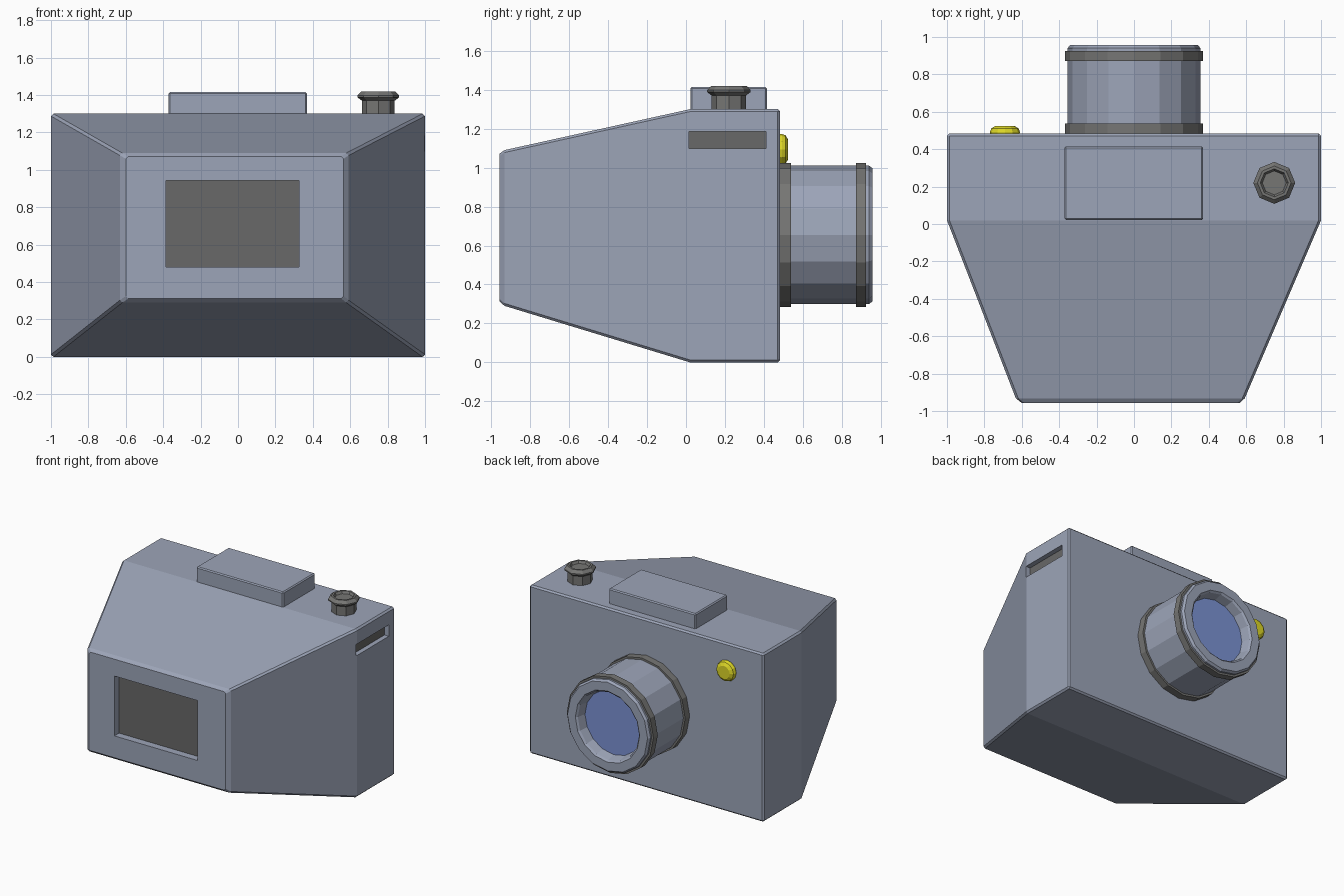
import bpy, bmesh, math
from mathutils import Matrix

if "Cube" in bpy.data.objects:
    bpy.data.objects.remove(bpy.data.objects["Cube"])


def material(name, rgb):
    m = bpy.data.materials.new(name)
    m.diffuse_color = (*rgb, 1)
    m.use_nodes = True
    m.node_tree.nodes["Principled BSDF"].inputs["Base Color"].default_value = m.diffuse_color
    return m


SLATE = material("slate", (0.335, 0.375, 0.48))
DARK = material("dark_grey", (0.14, 0.14, 0.138))
TRIM = material("trim_grey", (0.18, 0.18, 0.175))
BLUE = material("glass_blue", (0.2, 0.29, 0.66))
YELLOW = material("yellow", (0.72, 0.68, 0.02))


def finish(name, bm, mat=None, bevel=0):
    bmesh.ops.recalc_face_normals(bm, faces=bm.faces)
    me = bpy.data.meshes.new(name)
    bm.to_mesh(me)
    bm.free()
    ob = bpy.data.objects.new(name, me)
    bpy.context.collection.objects.link(ob)
    if mat:
        me.materials.append(mat)
    if bevel:
        b = ob.modifiers.new("bevel", 'BEVEL')
        b.width, b.segments = bevel, 1
        b.limit_method, b.angle_limit = 'ANGLE', math.radians(55)
    return ob


def box(name, x, y, z, mat=SLATE, bevel=0):
    bm = bmesh.new()
    bmesh.ops.create_cube(bm, size=1)
    for v in bm.verts:
        v.co = [a[0] + (c + 0.5) * (a[1] - a[0]) for a, c in zip((x, y, z), v.co)]
    return finish(name, bm, mat, bevel)


def bridge(bm, a, b):
    for i in range(len(a)):
        j = (i + 1) % len(a)
        bm.faces.new((a[i], a[j], b[j], b[i]))


def lathe(name, profile, sides, origin, mat, along_y=False, hollow=False):
    """Spin a (radius, height) profile about z, or about y for parts on the back."""
    bm = bmesh.new()
    rings = [[bm.verts.new((r * math.cos(2 * math.pi * i / sides),
                            r * math.sin(2 * math.pi * i / sides), h))
              for i in range(sides)] for r, h in profile]
    for a, b in zip(rings, rings[1:]):
        bridge(bm, a, b)
    if hollow:
        bridge(bm, rings[-1], rings[0])
    else:
        bm.faces.new(rings[0])
        bm.faces.new(rings[-1])
    m = Matrix.Translation(origin)
    if along_y:
        m = m @ Matrix.Rotation(-math.pi / 2, 4, 'X')
    bm.transform(m)
    return finish(name, bm, mat)


# Body: rectangles lofted from the back to the tapered, chamfered front
bm = bmesh.new()
loops = []
for y, x0, x1, z0, z1 in ((0.483, -1, 1, 0, 1.3), (0.02, -1, 1, 0, 1.3),
                          (-0.932, -0.632, 0.592, 0.29, 1.09),
                          (-0.957, -0.6, 0.565, 0.312, 1.072)):
    loops.append([bm.verts.new(p) for p in
                  ((x0, y, z0), (x1, y, z0), (x1, y, z1), (x0, y, z1))])
for a, b in zip(loops, loops[1:]):
    bridge(bm, a, b)
bm.faces.new(loops[0])
bm.faces.new(loops[-1])
body = finish("body", bm, SLATE, bevel=0.012)

# Recesses for the screen and the side slot
for cutter in (box("screen_cutter", (-0.385, 0.325), (-1.1, -0.895), (0.48, 0.942)),
               box("slot_cutter", (0.96, 1.1), (0.016, 0.41), (1.097, 1.185))):
    cutter.hide_render = True
    cutter.hide_viewport = True
    cut = body.modifiers.new("recess", 'BOOLEAN')
    cut.operation, cut.solver, cut.object = 'DIFFERENCE', 'EXACT', cutter
box("screen", (-0.385, 0.325), (-0.9, -0.893), (0.48, 0.942), DARK)
box("side_slot", (0.955, 0.963), (0.016, 0.41), (1.097, 1.185), DARK)

# Raised block on top
box("top_block", (-0.372, 0.37), (0.022, 0.415), (1.28, 1.415), bevel=0.008)

# Lens barrel with dished mouth, two grip rings and glass
LENS = (0, 0, 0.655)
lathe("lens_barrel", [(0.355, 0.46), (0.355, 0.94), (0.342, 0.957), (0.275, 0.957),
                      (0.262, 0.945), (0.245, 0.875)], 16, LENS, SLATE, along_y=True)
for n, y0, y1 in (("lens_base_ring", 0.47, 0.538), ("lens_front_ring", 0.872, 0.925)):
    lathe(n, [(0.345, y0), (0.37, y0), (0.37, y1), (0.345, y1)], 16, LENS, TRIM,
          along_y=True, hollow=True)
lathe("lens_glass", [(0.247, 0.868), (0.247, 0.88)], 16, LENS, BLUE, along_y=True)

# Shutter knob: stem, flared cap and dished top
lathe("shutter_knob", [(0.088, 1.28), (0.088, 1.37), (0.112, 1.388), (0.112, 1.398),
                       (0.09, 1.42), (0.075, 1.42), (0.064, 1.402)],
      8, (0.75, 0.22, 0), TRIM)

# Rounded yellow button on the back
lathe("yellow_button", [(0.076, 0.47), (0.08, 0.492), (0.073, 0.511), (0.05, 0.525)],
      12, (-0.69, 0, 1.093), YELLOW, along_y=True)
